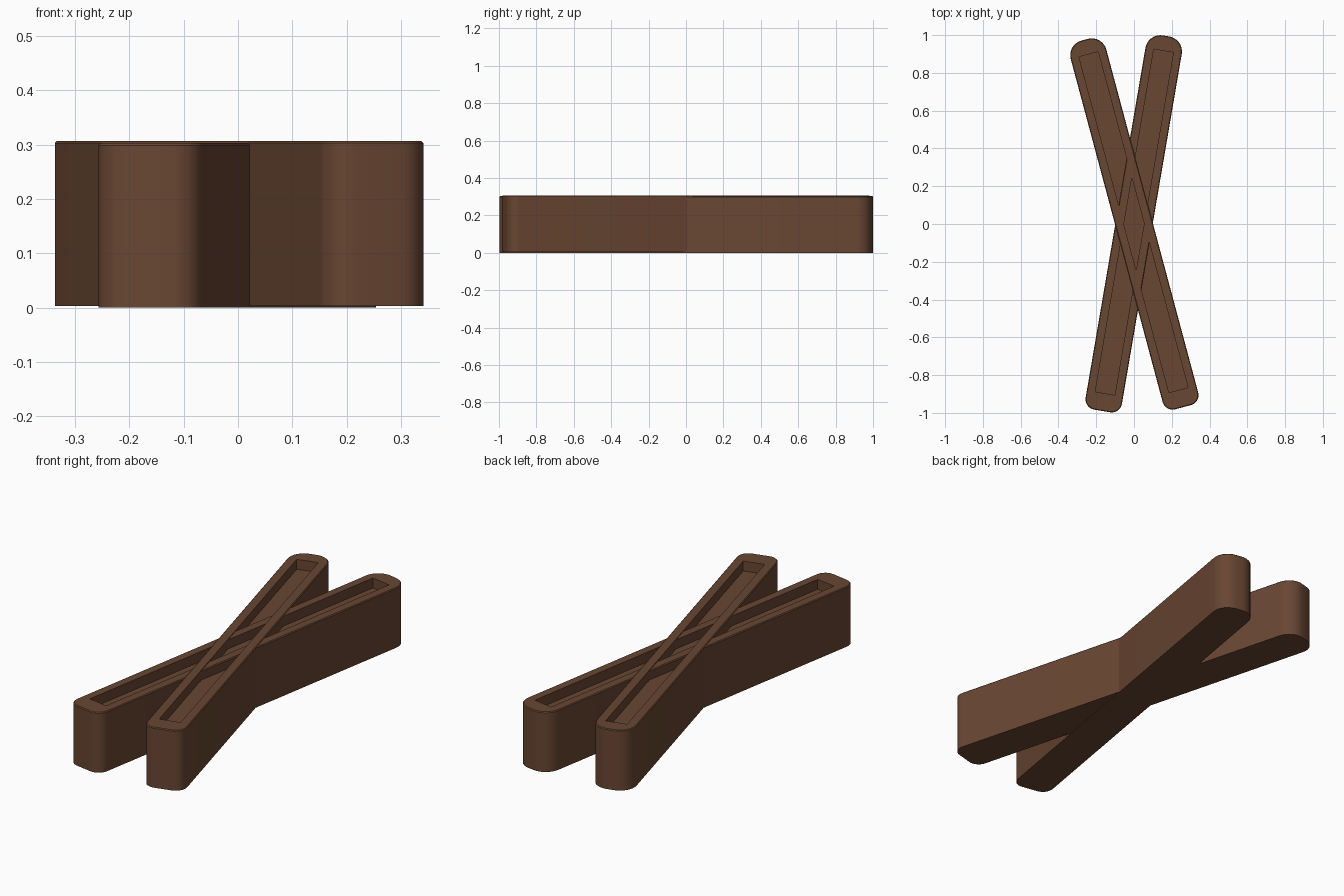
import bpy, bmesh, math

if "Cube" in bpy.data.objects:
    bpy.data.objects.remove(bpy.data.objects["Cube"])

brown = bpy.data.materials.new("dark_brown")
brown.diffuse_color = (0.14, 0.061, 0.032, 1.0)
brown.use_nodes = True
brown.node_tree.nodes["Principled BSDF"].inputs["Base Color"].default_value = brown.diffuse_color

HALF_WIDTH = 0.0975
HALF_GROOVE = 0.0525
GROOVE_DEPTH = 0.05
EDGE = 0.004
STEPS = 8


def corners(inset=0.0):
    """Rounded outline as four lists of points; the back end is rounder than the front."""
    result = []
    for sx, sy, start in ((1, 1, 0), (-1, 1, 90), (-1, -1, 180), (1, -1, 270)):
        radius, length = (0.08, 1.01) if sy > 0 else (0.055, 1.004)
        cx, cy = sx * (HALF_WIDTH - radius), sy * (length - radius)
        arc = []
        for i in range(STEPS + 1):
            a = math.radians(start + 90 * i / STEPS)
            arc.append((cx + (radius - inset) * math.cos(a),
                        cy + (radius - inset) * math.sin(a)))
        result.append(arc)
    return result


def bar(name, angle, z0, z1):
    bm = bmesh.new()

    def ring(points, z):
        return [bm.verts.new((x, y, z)) for x, y in points]

    def bridge(lower, upper):
        n = len(lower)
        for i in range(n):
            j = (i + 1) % n
            bm.faces.new((lower[i], lower[j], upper[j], upper[i]))

    # outer body with a tiny softened top edge
    outline = [p for arc in corners() for p in arc]
    rim = [p for arc in corners(EDGE) for p in arc]
    bottom, side, top = ring(outline, z0), ring(outline, z1 - EDGE), ring(rim, z1)
    bm.faces.new(bottom[::-1])
    bridge(bottom, side)
    bridge(side, top)

    # long rectangular groove
    w = HALF_GROOVE
    rect = [(w, 0.93), (-w, 0.93), (-w, -0.91), (w, -0.91)]
    lip, floor = ring(rect, z1), ring(rect, z1 - GROOVE_DEPTH)
    bridge(lip, floor)
    bm.faces.new(floor)

    # flat rim between outline and groove
    n = STEPS + 1
    for k in range(4):
        for i in range(STEPS):
            bm.faces.new((lip[k], top[k * n + i], top[k * n + i + 1]))
        nxt = (k + 1) % 4
        bm.faces.new((lip[k], top[k * n + STEPS], top[nxt * n], lip[nxt]))

    bmesh.ops.recalc_face_normals(bm, faces=bm.faces[:])
    mesh = bpy.data.meshes.new(name)
    bm.to_mesh(mesh)
    bm.free()
    mesh.materials.append(brown)
    obj = bpy.data.objects.new(name, mesh)
    obj.rotation_euler.z = math.radians(angle)
    bpy.context.collection.objects.link(obj)
    bpy.ops.object.select_all(action='DESELECT')
    obj.select_set(True)
    bpy.context.view_layer.objects.active = obj
    bpy.ops.object.shade_smooth_by_angle(angle=math.radians(30))


# two crossed grooved bars
bar("right_leaning_bar", -9.7, 0.0, 0.303)
bar("left_leaning_bar", 15.0, 0.003, 0.307)
